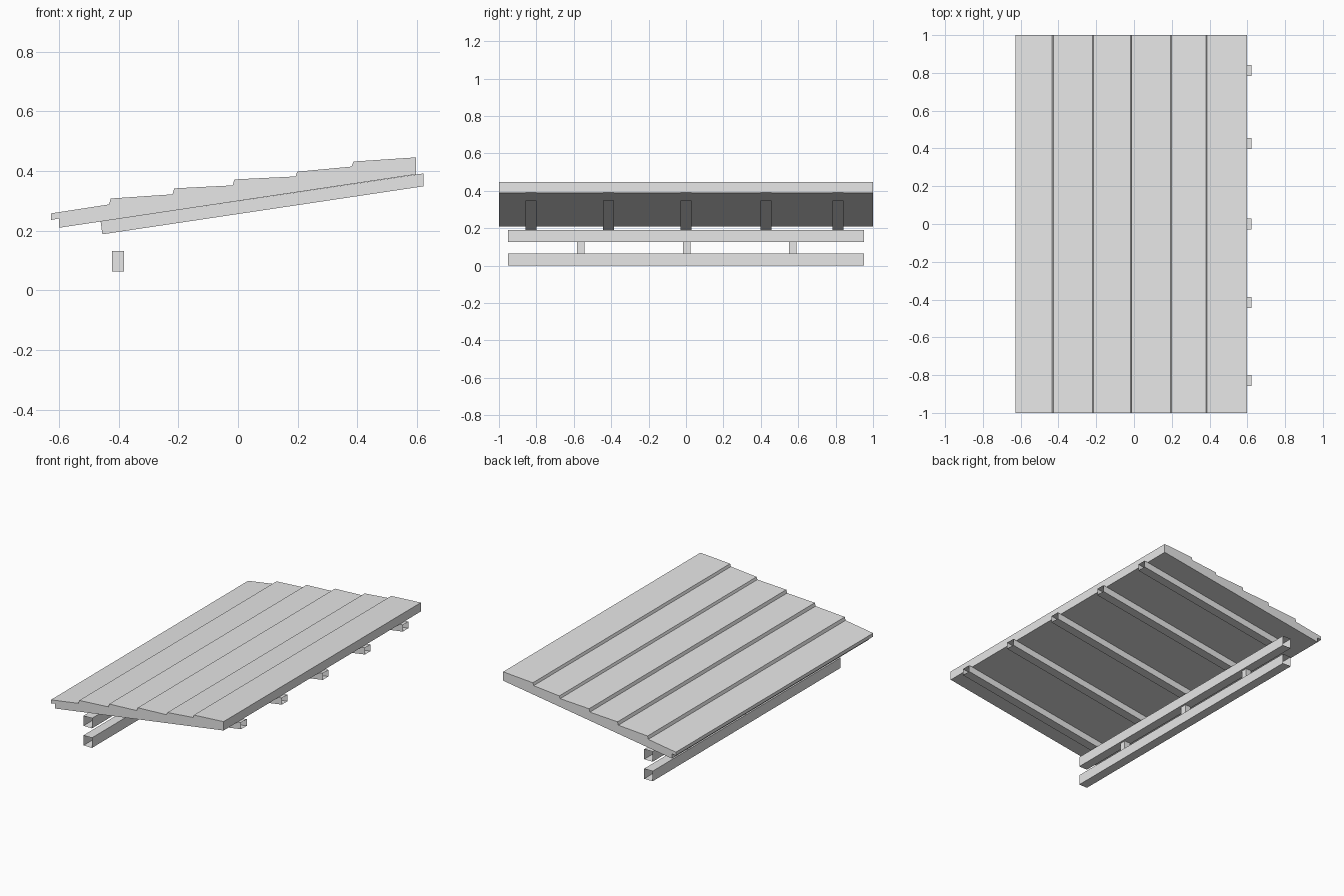
import bpy
import bmesh
from mathutils import Vector

if "Cube" in bpy.data.objects:
    bpy.data.objects.remove(bpy.data.objects["Cube"], do_unlink=True)

grey = bpy.data.materials.new("plain_grey")
grey.use_nodes = True
grey.diffuse_color = (0.8, 0.8, 0.8, 1)
grey.node_tree.nodes["Principled BSDF"].inputs["Base Color"].default_value = (0.8, 0.8, 0.8, 1)


def loft(name, start, end, capped=False):
    """Join two matching rings of points with side faces, optionally closing the ends."""
    bm = bmesh.new()
    a = [bm.verts.new(p) for p in start]
    b = [bm.verts.new(p) for p in end]
    n = len(a)
    for i in range(n):
        j = (i + 1) % n
        bm.faces.new((a[i], a[j], b[j], b[i]))
    if capped:
        bm.faces.new(a)
        bm.faces.new(b[::-1])
    bmesh.ops.recalc_face_normals(bm, faces=bm.faces)
    mesh = bpy.data.meshes.new(name)
    bm.to_mesh(mesh)
    bm.free()
    mesh.materials.append(grey)
    obj = bpy.data.objects.new(name, mesh)
    bpy.context.collection.objects.link(obj)
    return obj


def rect(center, u, v):
    """Rectangle ring from a centre and two half-side vectors."""
    c, u, v = Vector(center), Vector(u), Vector(v)
    return [c - u - v, c + u - v, c + u + v, c - u + v]


# Stepped roof slab: overlapping boards over a sloping flat underside
profile = [(-0.60, 0.21), (-0.60, 0.241), (-0.628, 0.236), (-0.628, 0.258)]
steps = [(-0.43, 0.288, 0.308), (-0.217, 0.322, 0.342), (-0.015, 0.352, 0.372),
         (0.196, 0.382, 0.398), (0.384, 0.415, 0.432)]
for x, low, high in steps:
    profile += [(x - 0.003, low), (x + 0.003, high)]
profile += [(0.598, 0.446), (0.598, 0.389)]
loft("stepped_roof", [(x, -1, z) for x, z in profile],
     [(x, 1, z) for x, z in profile], capped=True)

# Sloping rafters, open at the ends
for i, y in enumerate((-0.828, -0.415, 0.0, 0.427, 0.812)):
    loft(f"rafter_{i + 1}",
         rect((-0.458, y, 0.2095), (0, 0.029, 0), (-0.003, 0, 0.0215)),
         rect((0.622, y, 0.3705), (0, 0.029, 0), (0, 0, 0.0215)))

# Two long support beams, open at the ends
for name, z in (("lower_beam", 0.0325), ("upper_beam", 0.158)):
    loft(name, *[rect((-0.40, y, z), (0.03, 0, 0), (0, 0, 0.0325))
                 for y in (-0.952, 0.952)])

# Short posts between the beams
for i, y in enumerate((-0.562, 0.005, 0.572)):
    loft(f"short_post_{i + 1}", *[rect((-0.402, y, z), (0.02, 0, 0), (0, 0.02, 0))
                                  for z in (0.063, 0.132)])
